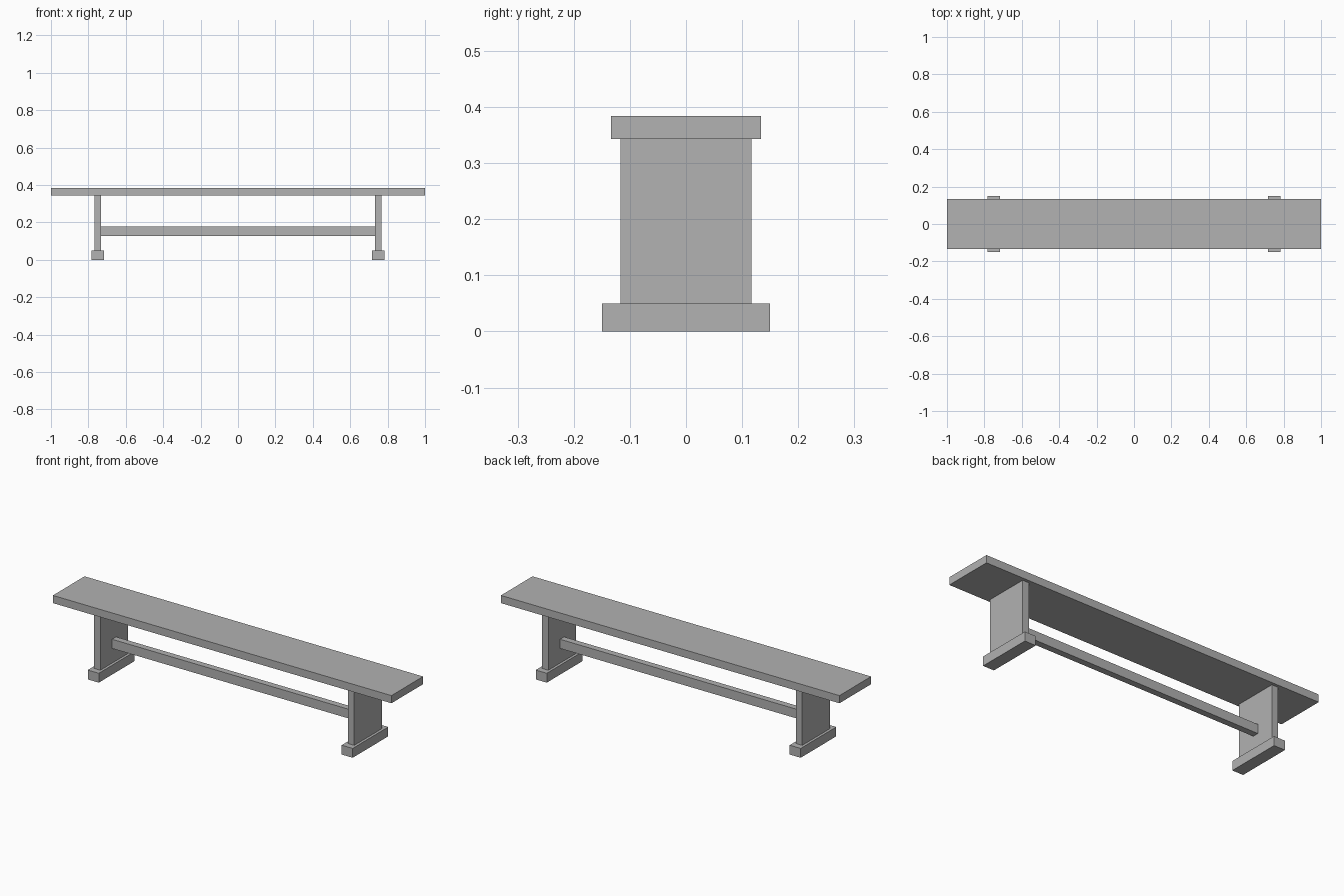
import bpy

cube = bpy.data.objects.get("Cube")
if cube:
    bpy.data.objects.remove(cube, do_unlink=True)

# Single plain grey finish
GREY = (0.445, 0.445, 0.445, 1)
grey = bpy.data.materials.new("plain_grey")
grey.use_nodes = True
grey.diffuse_color = GREY
bsdf = next(n for n in grey.node_tree.nodes if n.type == "BSDF_PRINCIPLED")
bsdf.inputs["Base Color"].default_value = GREY


def board(name, x, bottom, top, width, depth):
    """Box centred on y = 0, spanning bottom to top in z."""
    bpy.ops.mesh.primitive_cube_add(size=1, location=(x, 0, (bottom + top) / 2))
    obj = bpy.context.object
    obj.name = obj.data.name = name
    obj.scale = (width, depth, top - bottom)
    bpy.ops.object.transform_apply(location=False, rotation=False, scale=True)
    obj.data.materials.append(grey)
    return obj


FOOT_TOP, SEAT_BOTTOM, SEAT_TOP = 0.05, 0.343, 0.384
LEG_X, LEG_THICK = 0.75, 0.037

# Long seat plank
board("seat", 0, SEAT_BOTTOM, SEAT_TOP, 2.0, 0.267)

# Panel legs, each on a wider foot
for side, sign in (("left", 1), ("right", -1)):
    board(side + "_leg", sign * LEG_X, FOOT_TOP, SEAT_BOTTOM, LEG_THICK, 0.234)
    board(side + "_foot", sign * LEG_X, 0, FOOT_TOP, 0.065, 0.3)

# Stretcher rail between the inner faces of the legs
board("stretcher", 0, 0.128, 0.177, 2 * LEG_X - LEG_THICK, 0.034)
